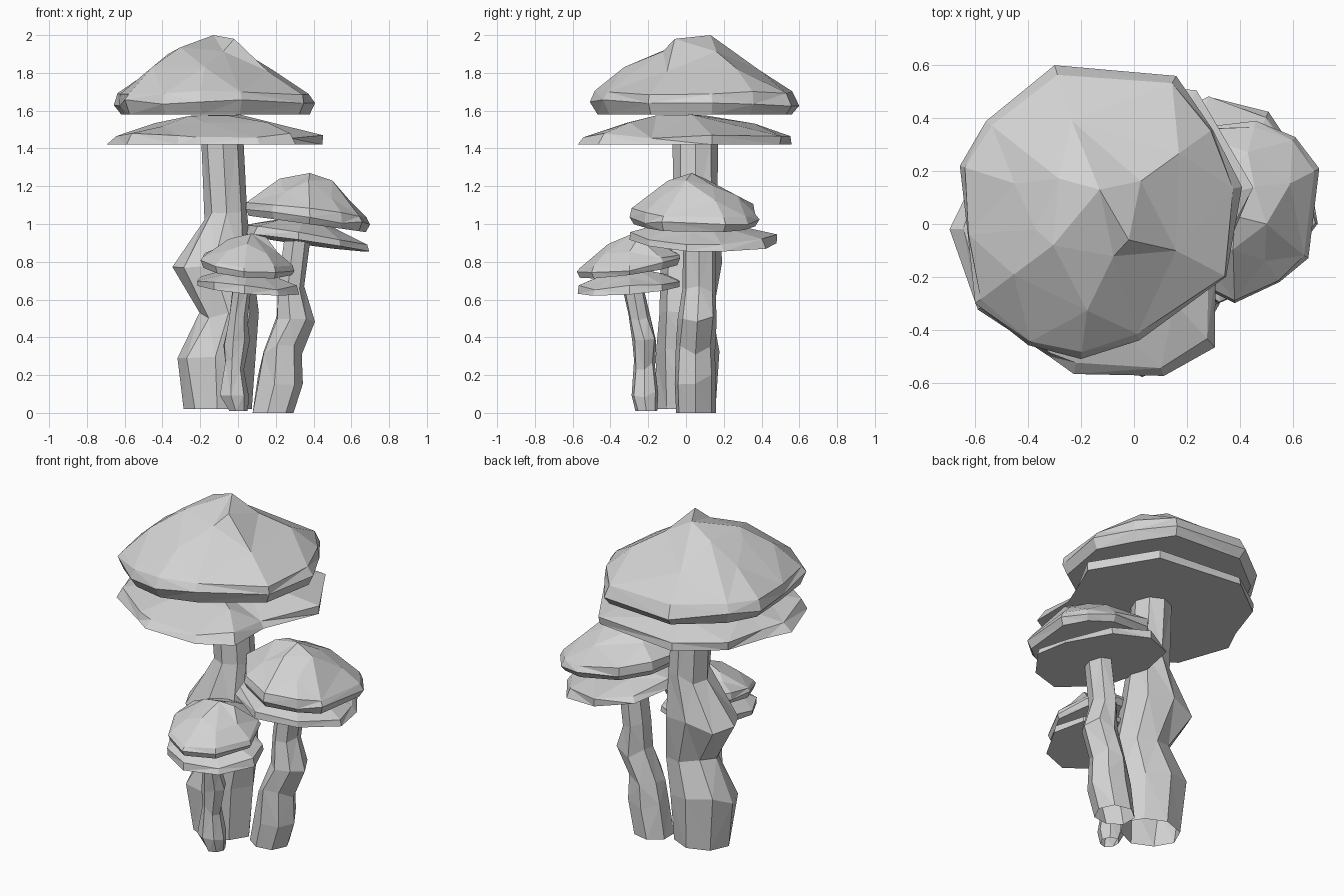
import bpy, bmesh, math, random
from mathutils import Vector, geometry

random.seed(4)

if "Cube" in bpy.data.objects:
    bpy.data.objects.remove(bpy.data.objects["Cube"], do_unlink=True)

grey = bpy.data.materials.new("light_grey")
grey.use_nodes = True
colour = (0.65, 0.65, 0.65, 1)
grey.diffuse_color = colour
grey.node_tree.nodes["Principled BSDF"].inputs["Base Color"].default_value = colour


def loft(name, rings, peaks=()):
    """Skin stacked rings; with peaks, close the base and facet a top over them."""
    bm = bmesh.new()
    loops = [[bm.verts.new(point) for point in ring] for ring in rings]
    count = len(loops[0])
    sides = []
    for low, high in zip(loops, loops[1:]):
        for i in range(count):
            j = (i + 1) % count
            sides.append(bm.faces.new((low[i], low[j], high[j], high[i])))
    bmesh.ops.triangulate(bm, faces=sides, quad_method='SHORT_EDGE')
    if peaks:
        bm.faces.new(loops[0][::-1])
        top = loops[-1] + [bm.verts.new(point) for point in peaks]
        flat = [vert.co.to_2d() for vert in top]
        border = [list(range(count))]
        result = geometry.delaunay_2d_cdt(flat, [], border, 1, 0.0001)
        faces, origin = result[2], result[3]
        for face in faces:
            bm.faces.new([top[origin[i][0]] for i in face])
    bmesh.ops.recalc_face_normals(bm, faces=bm.faces)
    mesh = bpy.data.meshes.new(name)
    bm.to_mesh(mesh)
    bm.free()
    mesh.materials.append(grey)
    obj = bpy.data.objects.new(name, mesh)
    bpy.context.collection.objects.link(obj)


def ring_of(outline, centre, tilt, scales, heights):
    """Scale an outline about the centre and lay it on a tilted plane."""
    middle = Vector(centre[:2])
    ring = []
    for point in outline:
        offset = (Vector(point) - middle) * random.uniform(*scales)
        height = random.uniform(*heights) + offset.dot(Vector(tilt))
        ring.append((*(middle + offset), centre[2] + height))
    return ring


def upper_cap(name, outline, centre, tilt, h, summits):
    """Domed cap with a bevelled rim, rising to the given summits."""
    rings = [ring_of(outline, centre, tilt, (0.92, 0.95), (0, 0)),
             ring_of(outline, centre, tilt, (0.99, 1), (0.1 * h, 0.2 * h)),
             ring_of(outline, centre, tilt, (0.93, 0.99), (0.24 * h, 0.32 * h))]
    shoulder = ring_of(outline[::2], centre, tilt, (0.6, 0.7), (0.52 * h, 0.6 * h))
    crown = ring_of(outline[1::3], centre, tilt, (0.33, 0.4), (0.78 * h, 0.86 * h))
    loft(name, rings, shoulder + crown + summits)


def lower_cap(name, outline, centre, tilt, h):
    """Shallow skirt with a thin uneven rim."""
    rings = [ring_of(outline, centre, tilt, (0.97, 1), (0, 0)),
             ring_of(outline, centre, tilt, (0.9, 0.99), (0.2 * h, 0.4 * h))]
    slope = ring_of(outline[::2], centre, tilt, (0.5, 0.65), (0.6 * h, 0.75 * h))
    crown = ring_of(outline[1::3], centre, tilt, (0.2, 0.3), (0.9 * h, h))
    loft(name, rings, slope + crown)


def stem(name, sections, sides, thickness):
    """Open crooked tube; each section is (x, y, z, half width)."""
    rings = []
    for section in sections:
        x, y, z, width = section
        depth = thickness + width / 2
        inner = section not in (sections[0], sections[-1])
        ring = []
        for i in range(sides):
            angle = math.tau * i / sides
            rough = random.uniform(0.98, 1.08)
            lift = random.uniform(-0.03, 0.03) if inner else 0
            ring.append((x + width * rough * math.cos(angle),
                         y + depth * rough * math.sin(angle), z + lift))
        rings.append(ring)
    loft(name, rings)


# Large mushroom
upper_cap("large_upper_cap",
          [(-0.3, 0.6), (-0.56, 0.39), (-0.66, 0.22), (-0.63, -0.04), (-0.6, -0.3),
           (-0.4, -0.46), (-0.2, -0.51), (0.02, -0.44), (0.35, -0.2), (0.41, 0.14),
           (0.3, 0.36), (0.16, 0.56)],
          (-0.13, 0.05, 1.58), (0, 0), 0.42,
          [(-0.13, 0.13, 2), (-0.02, -0.06, 1.98), (-0.37, -0.02, 1.9)])
lower_cap("large_lower_cap",
          [(-0.3, 0.57), (-0.55, 0.38), (-0.64, 0.13), (-0.7, -0.02), (-0.6, -0.33),
           (-0.32, -0.5), (-0.23, -0.58), (0.12, -0.59), (0.31, -0.47), (0.32, -0.2),
           (0.46, 0.14), (0.24, 0.51)],
          (-0.12, 0, 1.42), (0, 0), 0.16)
stem("large_stem",
     [(-0.11, 0, 0.02, 0.17), (-0.12, 0.01, 0.32, 0.2), (-0.05, 0, 0.53, 0.15),
      (-0.13, 0.03, 0.78, 0.21), (-0.06, 0.05, 1.04, 0.11), (-0.08, 0.05, 1.43, 0.11)],
     8, 0.06)

# Medium mushroom
upper_cap("medium_upper_cap",
          [(0.7, 0.21), (0.61, 0.33), (0.46, 0.39), (0.2, 0.36), (0.07, 0.22),
           (0.04, 0.02), (0.18, -0.2), (0.38, -0.3), (0.55, -0.22), (0.66, -0.13)],
          (0.37, 0.04, 1), (-0.14, 0), 0.27,
          [(0.38, 0.03, 1.27), (0.22, 0.04, 1.24), (0.5, 0, 1.23)])
lower_cap("medium_lower_cap",
          [(0.7, 0), (0.66, 0.2), (0.51, 0.43), (0.28, 0.49), (0.08, 0.38), (0.01, 0.12),
           (0.08, -0.15), (0.32, -0.31), (0.54, -0.2)],
          (0.36, 0.08, 0.9), (-0.14, -0.03), 0.13)
stem("medium_stem",
     [(0.18, 0.05, 0, 0.11), (0.22, 0.05, 0.18, 0.12), (0.23, 0.05, 0.33, 0.1),
      (0.3, 0.06, 0.49, 0.1), (0.28, 0.07, 0.65, 0.07), (0.31, 0.07, 0.91, 0.07)],
     7, 0.05)

# Small mushroom
small_outline = [(0.3, -0.3), (0.24, -0.12), (0.1, -0.03), (-0.08, -0.05), (-0.18, -0.18),
                 (-0.2, -0.33), (-0.12, -0.5), (0.03, -0.58), (0.2, -0.5)]
upper_cap("small_upper_cap", small_outline, (0.06, -0.3, 0.75), (-0.09, 0.14), 0.2,
          [(0.07, -0.28, 0.95), (0.15, -0.25, 0.93), (-0.05, -0.25, 0.92)])
lower_cap("small_lower_cap", [(x * 1.1, y) for x, y in small_outline],
          (0.06, -0.3, 0.65), (-0.09, 0.08), 0.12)
stem("small_stem",
     [(0, -0.21, 0.01, 0.05), (-0.02, -0.22, 0.1, 0.08), (-0.02, -0.22, 0.25, 0.05),
      (-0.01, -0.22, 0.38, 0.07), (0, -0.25, 0.5, 0.05), (0.02, -0.28, 0.66, 0.05)],
     7, 0.03)
